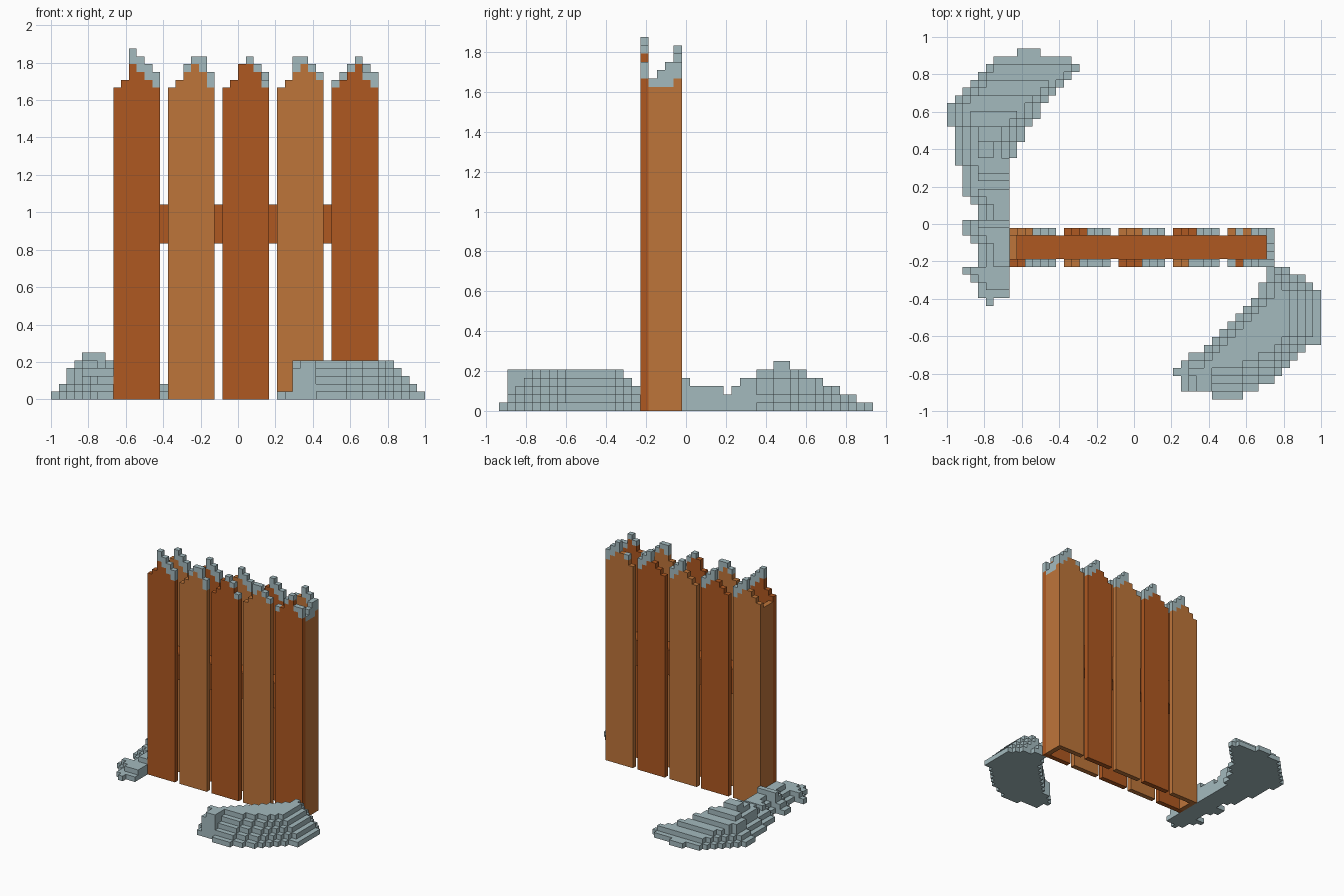
import bpy, bmesh

if "Cube" in bpy.data.objects:
    bpy.data.objects.remove(bpy.data.objects["Cube"])

V = 1 / 24          # size of one block
OX, OY = 24, 22.5   # block coordinates of the centre


def material(name, rgb):
    m = bpy.data.materials.new(name)
    m.diffuse_color = (*rgb, 1)
    m.use_nodes = True
    b = m.node_tree.nodes["Principled BSDF"]
    b.inputs["Base Color"].default_value = (*rgb, 1)
    b.inputs["Roughness"].default_value = 0.9
    return m


DARK = material("dark_wood", (0.429, 0.098, 0.015))
LIGHT = material("light_wood", (0.515, 0.178, 0.042))
SNOW = material("snow", (0.371, 0.491, 0.515))


def columns(name, cells, mat):
    """Outer skin of block columns {(i, j): (bottom, top)}, merged into flat faces."""
    bm = bmesh.new()

    def quad(*pts):
        bm.faces.new([bm.verts.new(((x - OX) * V, (y - OY) * V, z * V)) for x, y, z in pts])

    for (i, j), (a, b) in cells.items():
        quad((i, j, b), (i + 1, j, b), (i + 1, j + 1, b), (i, j + 1, b))
        quad((i, j, a), (i, j + 1, a), (i + 1, j + 1, a), (i + 1, j, a))
        sides = {(0, -1): ((i, j), (i + 1, j)), (1, 0): ((i + 1, j), (i + 1, j + 1)),
                 (0, 1): ((i + 1, j + 1), (i, j + 1)), (-1, 0): ((i, j + 1), (i, j))}
        for (di, dj), (p, q) in sides.items():
            n = cells.get((i + di, j + dj))
            spans = [(a, b)] if n is None else [(a, min(b, n[0])), (max(a, n[1]), b)]
            for lo, hi in spans:
                if hi > lo:
                    quad((*p, lo), (*q, lo), (*q, hi), (*p, hi))
    bmesh.ops.remove_doubles(bm, verts=bm.verts, dist=1e-5)
    bmesh.ops.dissolve_limit(bm, angle_limit=0.02, verts=bm.verts, edges=bm.edges)
    me = bpy.data.meshes.new(name)
    bm.to_mesh(me)
    bm.free()
    me.materials.append(mat)
    ob = bpy.data.objects.new(name, me)
    bpy.context.collection.objects.link(ob)
    return ob


def board(name, i0, j, wood, snow, mat):
    """Six-block-wide plank with a stepped top and a snow cap."""
    columns(name, {(i0 + k, j): (0, h) for k, h in enumerate(wood)}, mat)
    cap = {(i0 + k, j): (h, s) for k, (h, s) in enumerate(zip(wood, snow)) if s > h}
    columns(name + "_snow", cap, SNOW)


# Front planks: wood heights, then snow heights (0 = bare)
front = [
    ([40, 41, 43, 42, 41, 40], [0, 0, 45, 44, 43, 42]),
    ([40, 41, 42, 43, 42, 40], [0, 0, 43, 44, 44, 42]),
    ([40, 41, 43, 43, 42, 40], [0, 0, 0, 44, 43, 41]),
    ([40, 41, 42, 43, 42, 41], [0, 0, 44, 44, 43, 42]),
    ([40, 41, 42, 43, 41, 40], [41, 0, 43, 44, 42, 42]),
]
# Back planks
back_wood, back_snow = [40, 41, 42, 42, 41, 40], [0, 0, 0, 44, 43, 42]
for n, (wood, snow) in enumerate(front):
    i0 = 8 + 7 * n
    board(f"front_plank_{n + 1}", i0, 17, wood, snow, (DARK, LIGHT)[n % 2])
    last = n == 4
    board(f"back_plank_{n + 1}", i0, 21, back_wood,
          [0, 42, 0, 44, 43, 42] if last else back_snow, (LIGHT, DARK)[n % 2])

# End panels closing the hollow fence, snow on the left one only
columns("right_end_panel", {(8, j): (0, 39) for j in (18, 19, 20)}, LIGHT)
columns("left_end_panel", {(41, j): (0, 39) for j in (18, 19, 20)}, LIGHT)
columns("left_end_panel_snow", {(41, 18): (39, 40), (41, 19): (39, 41), (41, 20): (39, 42)}, SNOW)

# Cross rail running inside between the planks
columns("cross_rail", {(i, j): (20, 25) for i in range(9, 41) for j in (18, 19, 20)}, DARK)

# Front snow drift: (start, end) of each row from the front backwards
rows = [(34, 38), (30, 40), (30, 42), (29, 43), (30, 44), (31, 45), (33, 46), (34, 48), (35, 48),
        (36, 48), (37, 48), (38, 48), (39, 48), (40, 48), (40, 47), (41, 46), (41, 44)]
area = {(i, j) for j, (a, b) in enumerate(rows) for i in range(a, b)}


def steps(cell, di, dj):
    """Blocks from a cell to the drift edge in one direction."""
    i, j = cell
    n = 0
    while (i, j) in area:
        i, j, n = i + di, j + dj, n + 1
    return n


drift = {}
for c in area:
    steep = 2 + min(steps(c, -1, 0), steps(c, 0, 1))   # fence side rises sharply
    gentle = steps(c, 1, 0)
    if c[0] >= 34:
        gentle = min(gentle, steps(c, 0, -1))
    drift[c] = (0, 1 if c[0] < 31 else max(1, min(5, steep, gentle)))
columns("front_snow_drift", drift, SNOW)

# Side snow drift: (start, end, highest step) of each row from block row 12 backwards
rows = [(5, 6, 1), (4, 8, 1), (4, 8, 2), (3, 8, 2), (2, 8, 2), (4, 8, 3), (4, 8, 3), (4, 8, 3),
        (3, 8, 3), (2, 8, 3), (2, 8, 4), (4, 8, 3), (4, 8, 3), (3, 8, 3), (2, 8, 3), (2, 8, 2),
        (2, 8, 3), (2, 8, 4), (1, 8, 4), (1, 9, 5), (1, 9, 5), (1, 10, 6), (1, 10, 6), (0, 11, 5),
        (0, 12, 5), (0, 12, 4), (1, 13, 4), (2, 14, 3), (3, 15, 3), (4, 16, 2), (5, 17, 2),
        (6, 16, 1), (9, 12, 1)]
drift = {}
for j, (a, b, cap) in enumerate(rows, 12):
    for i in range(a, b):
        h = min(cap, max(1, 2 * (i - a)))
        if b > 8:
            h = min(h, max(1, 2 * (b - 1 - i)))
        drift[i, j] = (0, h)
columns("side_snow_drift", drift, SNOW)
